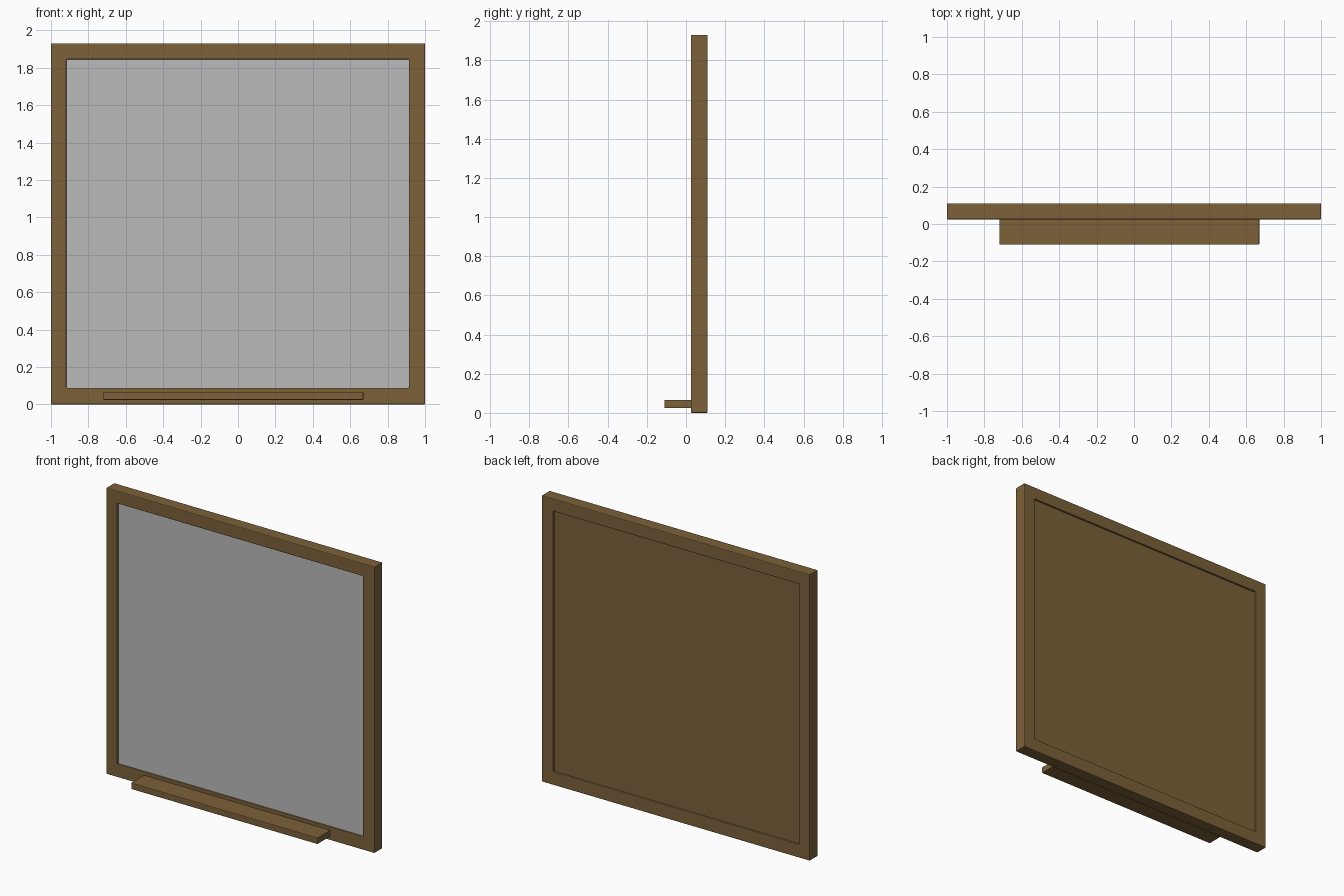
import bpy
import bmesh
from mathutils import Vector

default = bpy.data.objects.get("Cube")
if default:
    bpy.data.objects.remove(default, do_unlink=True)


def material(name, rgb):
    mat = bpy.data.materials.new(name)
    mat.use_nodes = True
    mat.diffuse_color = (*rgb, 1)
    mat.node_tree.nodes["Principled BSDF"].inputs["Base Color"].default_value = (*rgb, 1)
    return mat


wood = material("brown wood", (0.20, 0.12, 0.042))
grey = material("board grey", (0.5, 0.5, 0.5))


def finish(name, bm, mat, bevel=0):
    bmesh.ops.recalc_face_normals(bm, faces=bm.faces)
    mesh = bpy.data.meshes.new(name)
    bm.to_mesh(mesh)
    bm.free()
    mesh.materials.append(mat)
    obj = bpy.data.objects.new(name, mesh)
    bpy.context.collection.objects.link(obj)
    if bevel:
        mod = obj.modifiers.new("soft edges", "BEVEL")
        mod.width = bevel
        mod.segments = 2
    return obj


def box(name, low, high, mat, bevel=0):
    low, high = Vector(low), Vector(high)
    bm = bmesh.new()
    bmesh.ops.create_cube(bm, size=1)
    bmesh.ops.scale(bm, vec=high - low, verts=bm.verts)
    bmesh.ops.translate(bm, vec=(low + high) / 2, verts=bm.verts)
    return finish(name, bm, mat, bevel)


# Key planes: outer rectangle, opening, front and back of the frame
outer = (-1.0, 1.0, 0.0, 1.93)
inner = (-0.918, 0.914, 0.088, 1.845)
front, back = 0.025, 0.11


# Frame: four rectangular rings joined into a mitred surround
def ring(bm, bounds, y):
    x0, x1, z0, z1 = bounds
    return [bm.verts.new(p) for p in ((x0, y, z0), (x1, y, z0), (x1, y, z1), (x0, y, z1))]


bm = bmesh.new()
rings = [ring(bm, outer, front), ring(bm, outer, back),
         ring(bm, inner, back), ring(bm, inner, front)]
for i, a in enumerate(rings):
    b = rings[(i + 1) % 4]
    for k in range(4):
        n = (k + 1) % 4
        bm.faces.new((a[k], a[n], b[n], b[k]))
frame = finish("frame", bm, wood, 0.005)
frame.modifiers["soft edges"].limit_method = "ANGLE"

# Writing surface and wooden backing, both slightly recessed
x0, x1, z0, z1 = inner
lip = 0.01
box("board_surface", (x0 - lip, front + 0.012, z0 - lip),
    (x1 + lip, 0.06, z1 + lip), grey)
box("back_panel", (x0 - lip, 0.06, z0 - lip),
    (x1 + lip, back - 0.012, z1 + lip), wood)

# Tray along the lower rail
box("tray", (-0.72, -0.11, 0.024), (0.67, front + 0.02, 0.067), wood, 0.004)
